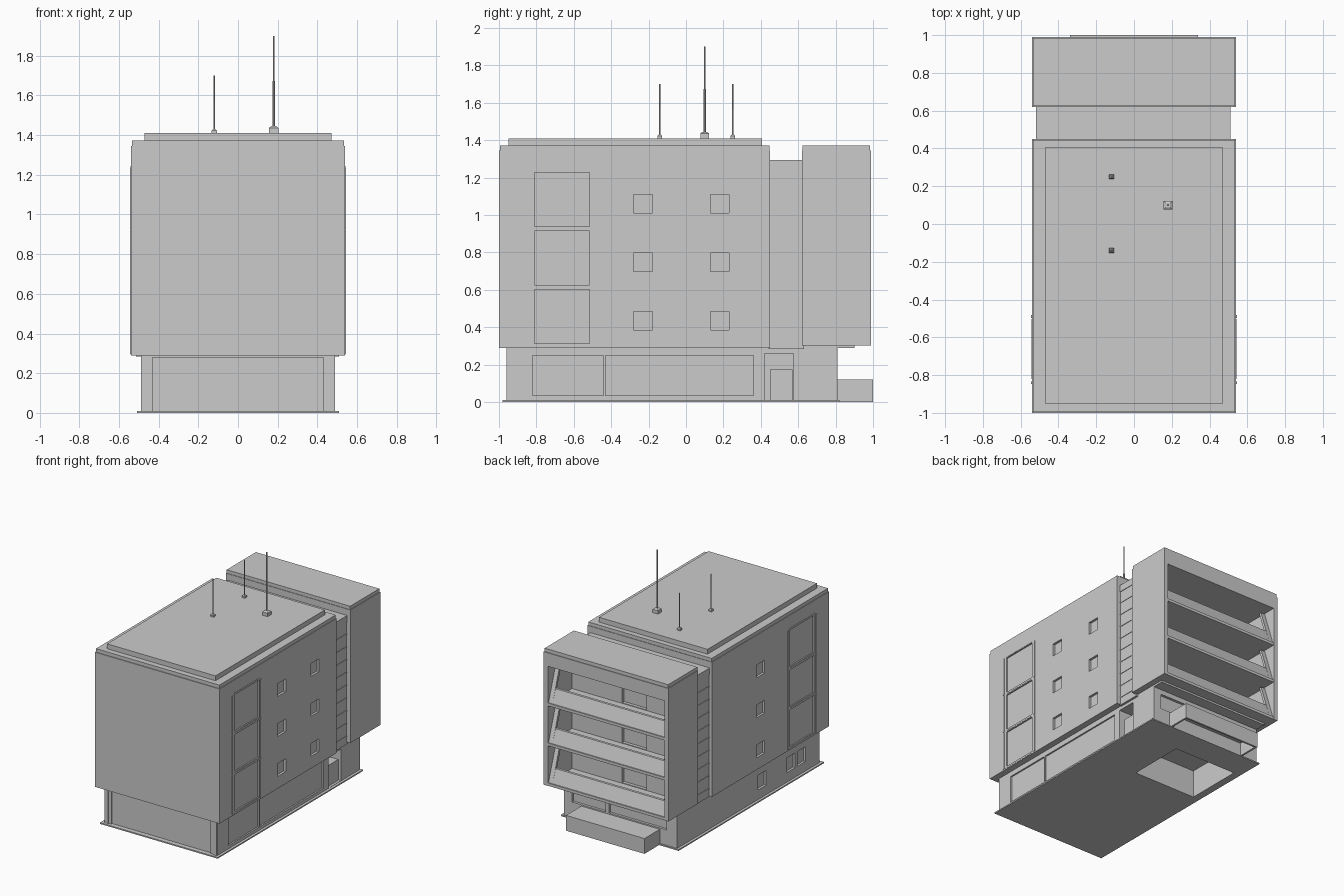
import bpy, bmesh, math
from mathutils import Matrix, Vector

if "Cube" in bpy.data.objects:
    bpy.data.objects.remove(bpy.data.objects["Cube"])


def finish(name, bm):
    bmesh.ops.recalc_face_normals(bm, faces=bm.faces)
    me = bpy.data.meshes.new(name)
    bm.to_mesh(me)
    bm.free()
    ob = bpy.data.objects.new(name, me)
    bpy.context.collection.objects.link(ob)
    return ob


def boxes(name, items):
    """One object made of axis-aligned boxes (x0, x1, y0, y1, z0, z1)."""
    bm = bmesh.new()
    for x0, x1, y0, y1, z0, z1 in items:
        m = Matrix.Translation(((x0 + x1) / 2, (y0 + y1) / 2, (z0 + z1) / 2))
        bmesh.ops.create_cube(bm, size=1, matrix=m @ Matrix.Diagonal((x1 - x0, y1 - y0, z1 - z0, 1)))
    return finish(name, bm)


def cut(ob, items):
    cutter = boxes(ob.name + "_cutter", items)
    cutter.hide_render = True
    mod = ob.modifiers.new("cut", 'BOOLEAN')
    mod.operation, mod.solver, mod.object = 'DIFFERENCE', 'EXACT', cutter
    bpy.context.view_layer.objects.active = ob
    bpy.ops.object.modifier_apply(modifier=mod.name)
    bpy.data.objects.remove(cutter)


def extrude_x(name, profile, spans):
    """Extrude a (y, z) profile along each x span."""
    bm = bmesh.new()
    for x0, x1 in spans:
        f = bm.faces.new([bm.verts.new((x0, y, z)) for y, z in profile])
        r = bmesh.ops.extrude_face_region(bm, geom=[f])
        vs = [g for g in r['geom'] if isinstance(g, bmesh.types.BMVert)]
        bmesh.ops.translate(bm, verts=vs, vec=Vector((x1 - x0, 0, 0)))
    return finish(name, bm)


FLOORS = [0.30 + 0.313 * i for i in range(3)]

# Ground plate and recessed ground floor
plate = boxes("base_plate", [(-.51, .51, -.98, .82, 0, .01)])
ground = boxes("ground_floor", [(-.49, .49, -.955, .81, .005, .29)])
well = (-.45, .1, .14, .60, -.05, .22)
cut(plate, [well])
cut(ground, [
    well,
    (-.43, .43, -1, -.943, .01, .28),                 # front panel
    (.478, .6, -.82, -.44, .035, .25),                # side glazing
    (.478, .6, -.43, .36, .035, .25),
    (.30, .6, .42, .575, .012, .26),                  # side entrance
    (-.40, .10, .79, .9, .13, .25),                   # rear windows
    (.13, .42, .79, .9, .13, .25),
] + [(-.6, -.472, y - .05, y + .05, .085, .20) for y in (-.24, -.60, -.73)])
boxes("corner_pillars", [(s * .47 - .015, s * .47 + .015, -.96, -.93, .01, .29) for s in (-1, 1)])
boxes("entrance_door", [(.40, .47, .45, .57, .01, .175)])

# Planter behind the building, open underneath
planter = boxes("rear_planter", [(-.34, .34, .805, 1.0, 0, .12)])
cut(planter, [(-.325, .325, .825, .985, -.05, .105)])

# Main upper block with small windows and tall glazing niches
main = boxes("main_block", [(-.54, .54, -1, .45, .29, 1.345)])
wins = []
for z in FLOORS:
    zc = z + .135
    for y in (-.23, .18):
        wins.append((.522, .6, y - .05, y + .05, zc - .05, zc + .05))
    wins.append((-.6, -.522, -.20, -.10, zc - .05, zc + .05))
    for x0, x1 in ((.53, .6), (-.6, -.53)):
        wins.append((x0, x1, -.81, -.515, z + .012, z + .302))
cut(main, wins)
boxes("main_cap", [(-.535, .535, -.994, .446, 1.34, 1.372)])
boxes("roof_slab", [(-.47, .47, -.95, .405, 1.365, 1.41)])

# Tall window frames on both sides
bars = []
for s in (-1, 1):
    x0, x1 = sorted((s * .53, s * .545))
    for y in (-.84, -.49):
        for z in FLOORS:
            bars.append((x0, x1, y - .007, y + .007, z, z + .306))
    x0, x1 = sorted((s * .53, s * .542))
    for y in (-.815, -.51):
        bars.append((x0, x1, y - .006, y + .006, .30, 1.24))
    for z in FLOORS + [1.237]:
        bars.append((x0, x1, -.82, -.505, z - .005, z + .007))
boxes("tall_window_frames", bars)

# Narrow link between the two blocks with horizontal bands
boxes("link_block", [(-.515, .508, .44, .63, .285, 1.24), (-.52, .512, .44, .63, 1.24, 1.295)])
boxes("link_bands", [(-.519, .512, .452, .618, .345 + .1 * i, .353 + .1 * i) for i in range(9)])

# Rear balcony block: shell, floor slabs and inner wall
boxes("rear_side_walls", [(-.54, -.505, .62, .99, .303, 1.345), (.505, .54, .62, .99, .303, 1.345)])
boxes("rear_roof", [(-.506, .506, .62, .99, 1.24, 1.345), (-.535, .535, .624, .985, 1.34, 1.372)])
boxes("rear_slabs", [(-.506, .506, .63, .988, z + .003, z + .025) for z in FLOORS]
      + [(-.49, .49, .62, .90, .288, .305)])
inner = boxes("rear_inner_wall", [(-.506, .506, .62, .69, .305, 1.25)])
cut(inner, [(-.14, .07, .665, .8, z + .03, z + .24) for z in FLOORS])

# Sloped balcony parapets and jambs, leaning inward as they rise
for i, z in enumerate(FLOORS):
    def slope(h):
        y = .985 - .32 * h
        return [(.985, z + .01), (y, z + h), (y - .02, z + h), (.965, z + .01)]
    extrude_x("balcony_parapet_%d" % i, slope(.13), [(-.506, .506)])
    extrude_x("balcony_jambs_%d" % i, slope(.308), [(-.506, -.47), (.47, .506)])

# Roof antennas: tapered foot and thin pole
for i, (x, y, w, foot, top, r) in enumerate([(-.12, .25, .013, 1.43, 1.70, .004),
                                             (-.12, -.14, .013, 1.43, 1.70, .004),
                                             (.18, .10, .023, 1.445, 1.90, .006)]):
    bm = bmesh.new()
    for z0, z1, r0, r1, n in ((1.405, foot - .008, w * 1.414, w * 1.414, 4),
                              (foot - .008, foot, w * 1.414, w * .7, 4),
                              (foot - .005, (foot + top) / 2, r, r, 8),
                              ((foot + top) / 2 - .01, top, r * .8, r * .8, 8)):
        bmesh.ops.create_cone(bm, cap_ends=True, segments=n, radius1=r0, radius2=r1, depth=z1 - z0,
                              matrix=Matrix.Translation((x, y, (z0 + z1) / 2)) @ Matrix.Rotation(math.pi / 4, 4, 'Z'))
    finish("antenna_%d" % i, bm)
